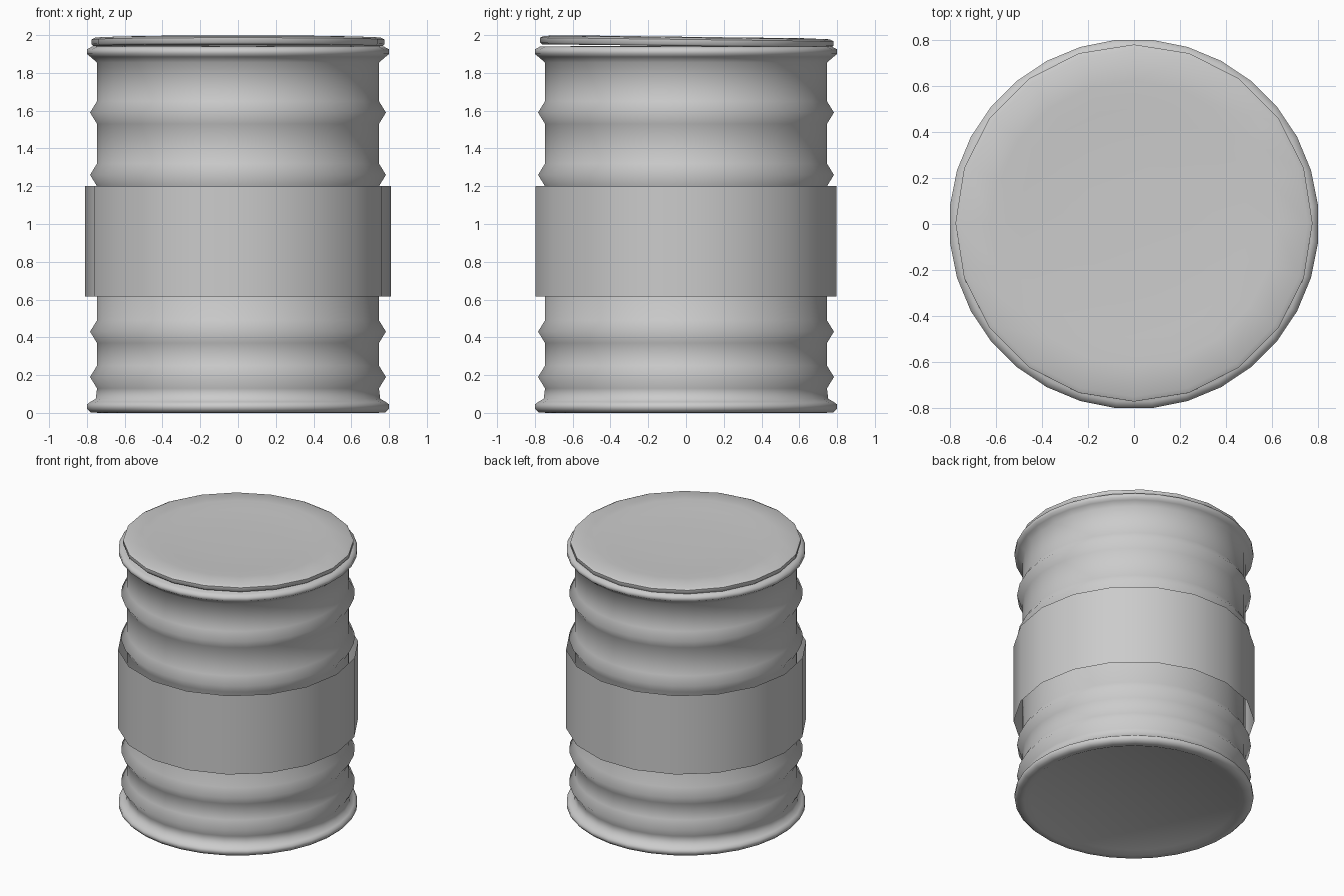
import bpy, bmesh, math

if "Cube" in bpy.data.objects:
    bpy.data.objects.remove(bpy.data.objects["Cube"])


def lathe(name, profile, sides, phase=0.0, smooth_angle=180):
    """Revolve (radius, z) points, bottom to top, about the z axis."""
    bm = bmesh.new()
    rings = []
    for r, z in profile:
        if r == 0:
            rings.append([bm.verts.new((0, 0, z))] * sides)
        else:
            angles = [2 * math.pi * (i + phase) / sides for i in range(sides)]
            rings.append([bm.verts.new((r * math.cos(a), r * math.sin(a), z)) for a in angles])
    for low, high in zip(rings, rings[1:]):
        for i in range(sides):
            j = (i + 1) % sides
            corners = list(dict.fromkeys((low[i], low[j], high[j], high[i])))
            bm.faces.new(corners)
    mesh = bpy.data.meshes.new(name)
    bm.to_mesh(mesh)
    bm.free()
    obj = bpy.data.objects.new(name, mesh)
    bpy.context.collection.objects.link(obj)
    bpy.ops.object.select_all(action='DESELECT')
    obj.select_set(True)
    bpy.context.view_layer.objects.active = obj
    bpy.ops.object.shade_smooth_by_angle(angle=math.radians(smooth_angle))
    return obj


# Barrel body: base rim, four raised ribs, flared top rim
WALL, RIB, RIM = 0.75, 0.787, 0.804
profile = [(0, 0.02), (0.70, 0.02), (0.74, 0.0), (0.785, 0.003),
           (RIM, 0.022), (RIM, 0.045), (0.785, 0.058), (0.757, 0.075)]
for z in (0.19, 0.43, 1.26, 1.59):
    profile += [(WALL, z - 0.06), (RIB, z), (WALL, z + 0.06)]
profile += [(WALL, 1.855), (0.785, 1.885), (RIM, 1.9), (RIM, 1.925),
            (0.775, 1.94), (0, 1.945)]
lathe("barrel_body", profile, 32, phase=0.5)

# Thin wrap-around band
lathe("label_band", [(0.81, 0.615), (0.81, 1.2)], 18, smooth_angle=40)

# Slightly tilted lid with a shallow dished top
lid = lathe("lid", [(0, -0.015), (0.765, -0.015), (0.776, -0.005), (0.776, 0.02),
                    (0.755, 0.03), (0.62, 0.034), (0.5, 0.026), (0.25, 0.024),
                    (0, 0.02)], 20, smooth_angle=50)
lid.location = (0, 0.004, 1.957)
lid.rotation_euler.x = math.radians(-0.7)
